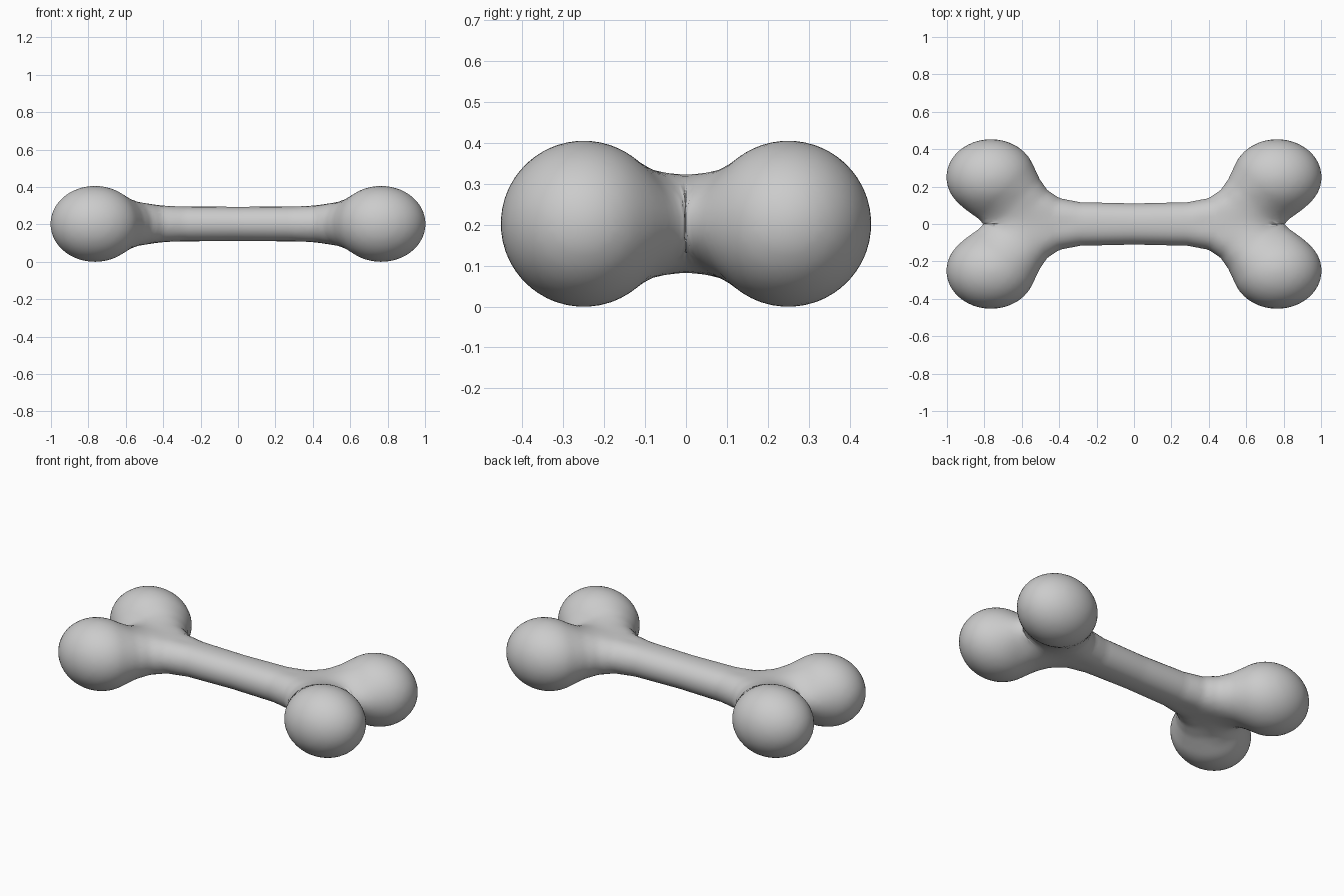
import bpy, bmesh
from math import sqrt
from mathutils import Vector, Matrix

if "Cube" in bpy.data.objects:
    bpy.data.objects.remove(bpy.data.objects["Cube"])

STRETCH = 1.17          # knobs are longer along x
ZC = 0.203              # height of the centre line
# Centre line of one quarter: x, y, radius (shaft middle to knob centre)
SPINE = [(0, .021, .089), (.3, .025, .092), (.45, .045, .100),
         (.57, .10, .120), (.66, .17, .150), (.765, .25, .203)]

# Tapered segments in space squeezed along x
SEGMENTS = []
for (x0, y0, r0), (x1, y1, r1) in zip(SPINE, SPINE[1:]):
    u0, u1 = x0 / STRETCH, x1 / STRETCH
    length = sqrt((u1 - u0) ** 2 + (y1 - y0) ** 2)
    m = (r1 - r0) / length
    SEGMENTS.append((u0, y0, r0, (u1 - u0) / length, (y1 - y0) / length,
                     length, m, m / sqrt(1 - m * m)))


def limb(u, y, z):
    """Distance to one tapered limb."""
    best = 9.0
    for u0, y0, r0, du, dy, length, m, shift in SEGMENTS:
        pu, py = u - u0, y - y0
        a = pu * du + py * dy
        h2 = max(pu * pu + py * py - a * a, 0) + z * z
        s = min(max(a + sqrt(h2) * shift, 0), length)
        best = min(best, sqrt((a - s) ** 2 + h2) - r0 - m * s)
    return best


def field(x, y, z):
    """Two mirrored limbs, blended more softly towards the ends."""
    x, y, z = abs(x), abs(y), z - ZC
    a, b = limb(x / STRETCH, y, z), limb(x / STRETCH, -y, z)
    t = min(max((x - .35) / .37, 0), 1)
    k = .02 + .18 * t * t * (3 - 2 * t)
    h = max(k - abs(a - b), 0) / k
    return min(a, b) - h * h * k / 4


def project(bm, steps):
    """Move the vertices onto the blended surface."""
    e = .002
    for v in bm.verts:
        for _ in range(steps):
            x, y, z = v.co
            d = field(x, y, z)
            if abs(d) < .0003:
                break
            g = Vector((field(x + e, y, z) - d, field(x, y + e, z) - d,
                        field(x, y, z + e) - d)) / e
            move = g * (-d / max(g.length_squared, .2))
            if move.length > .04:
                move *= .04 / move.length
            v.co += move


# Rough bone: overlapping balls along the centre lines
bm = bmesh.new()
for (x0, y0, r0), (x1, y1, r1) in zip(SPINE, SPINE[1:]):
    for i in range(9):
        t = i / 8
        x, y, r = x0 + (x1 - x0) * t, y0 + (y1 - y0) * t, r0 + (r1 - r0) * t
        for sx in (-1, 1):
            for sy in (-1, 1):
                mat = Matrix.Translation((x * sx, y * sy, ZC)) @ Matrix.Diagonal((STRETCH, 1, 1, 1))
                bmesh.ops.create_icosphere(bm, subdivisions=2, radius=r, matrix=mat)
mesh = bpy.data.meshes.new("bone")
bm.to_mesh(mesh)
bm.free()
bone = bpy.data.objects.new("bone", mesh)
bpy.context.collection.objects.link(bone)

# Fuse into one skin
mod = bone.modifiers.new("fuse", 'REMESH')
mod.mode = 'VOXEL'
mod.voxel_size = .025
dg = bpy.context.evaluated_depsgraph_get()
fused = bpy.data.meshes.new_from_object(bone.evaluated_get(dg))
bone.modifiers.clear()
bone.data = fused

# Relax onto the smooth surface
bm = bmesh.new()
bm.from_mesh(fused)
for steps in (4, 2, 2):
    project(bm, steps)
    bmesh.ops.smooth_vert(bm, verts=bm.verts, factor=.5,
                          use_axis_x=True, use_axis_y=True, use_axis_z=True)
project(bm, 2)
low = min(v.co.z for v in bm.verts)
for v in bm.verts:
    v.co.z -= low
for f in bm.faces:
    f.smooth = True
bm.to_mesh(fused)
bm.free()
fused.update()
